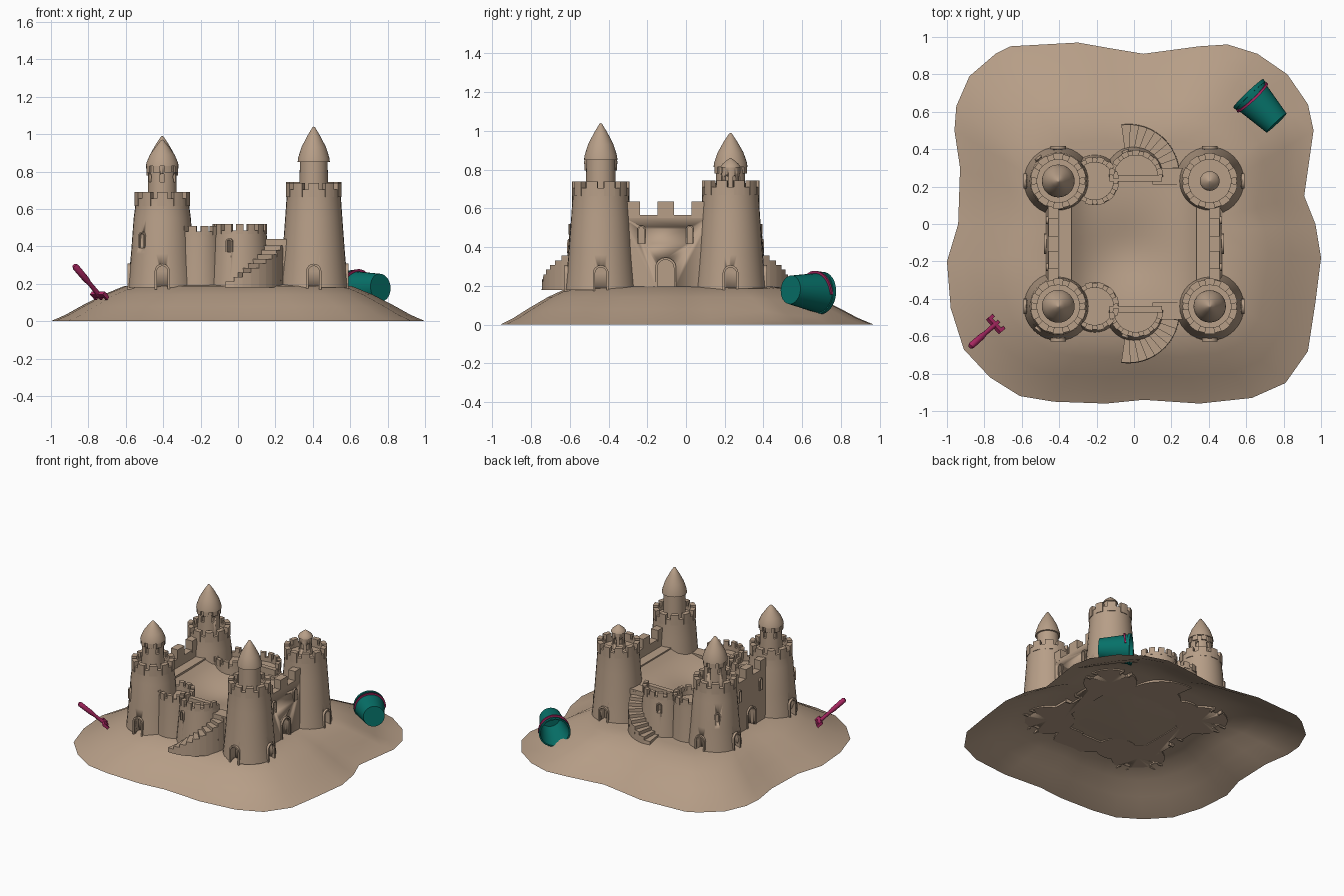
import bpy, bmesh
from math import radians, cos, sin, pi, exp
from mathutils import Matrix, Vector

if "Cube" in bpy.data.objects:
    bpy.data.objects.remove(bpy.data.objects["Cube"], do_unlink=True)


def material(name, rgb):
    m = bpy.data.materials.new(name)
    m.use_nodes = True
    m.diffuse_color = (*rgb, 1)
    m.node_tree.nodes["Principled BSDF"].inputs["Base Color"].default_value = (*rgb, 1)
    return m


SAND = material("sand", (0.475, 0.345, 0.245))
TEAL = material("teal_plastic", (0.002, 0.165, 0.14))
PINK = material("pink_plastic", (0.4, 0.021, 0.122))

BASE = 0.18                                   # underside of the castle
FRONT = Matrix.Translation((0, -0.105, 0))    # castle middle
BACK = FRONT @ Matrix.Diagonal((1, -1, 1, 1))


def finish(bm, name, mat, matrix=FRONT, fix_normals=True):
    bmesh.ops.transform(bm, matrix=matrix, verts=bm.verts)
    if fix_normals:
        bmesh.ops.recalc_face_normals(bm, faces=bm.faces)
    me = bpy.data.meshes.new(name)
    bm.to_mesh(me)
    bm.free()
    me.materials.append(mat)
    ob = bpy.data.objects.new(name, me)
    bpy.context.collection.objects.link(ob)
    bpy.ops.object.select_all(action="DESELECT")
    ob.select_set(True)
    bpy.context.view_layer.objects.active = ob
    bpy.ops.object.shade_smooth_by_angle(angle=radians(35))
    return ob


def revolve(bm, profile, centre=(0, 0), a0=0, a1=360, n=32):
    """Sweep a closed (radius, z) profile around a vertical axis."""
    full = a1 - a0 == 360
    axis = [None if r else bm.verts.new((*centre, z)) for r, z in profile]
    rings = []
    for i in range(n if full else n + 1):
        a = radians(a0 + (a1 - a0) * i / n)
        rings.append([hub or bm.verts.new((centre[0] + r * cos(a), centre[1] + r * sin(a), z))
                      for hub, (r, z) in zip(axis, profile)])
    k = len(profile)
    for i in range(n):
        p, q = rings[i], rings[(i + 1) % len(rings)]
        for j in range(k):
            j2 = (j + 1) % k
            corners = list(dict.fromkeys([p[j], p[j2], q[j2], q[j]]))
            if len(corners) > 2:
                bm.faces.new(corners)
    if not full:
        bm.faces.new(rings[0])
        bm.faces.new(rings[-1])


def prism(bm, pts, centre, angle, r0, r1):
    """Extrude an upright (side, z) outline outward along a compass angle."""
    a = radians(angle)
    loops = [[bm.verts.new((centre[0] + r * cos(a) - s * sin(a),
                            centre[1] + r * sin(a) + s * cos(a), z)) for s, z in pts]
             for r in (r0, r1)]
    bm.faces.new(loops[0])
    bm.faces.new(loops[1])
    for j in range(len(pts)):
        k = (j + 1) % len(pts)
        bm.faces.new([loops[0][j], loops[0][k], loops[1][k], loops[1][j]])


def box(bm, lo, hi):
    prism(bm, [(lo[1], lo[2]), (hi[1], lo[2]), (hi[1], hi[2]), (lo[1], hi[2])],
          (0, 0), 0, lo[0], hi[0])


def arch(w, z0, z1):
    curve = [(w / 2 * cos(pi * i / 8), z1 - w / 2 + w / 2 * sin(pi * i / 8)) for i in range(9)]
    return [(w / 2, z0)] + curve + [(-w / 2, z0)]


def opening(cutter, trim, centre, angle, w, z0, z1, r, rim=0.012):
    """Arched recess in the wall face at distance r, with a raised rim."""
    prism(cutter, arch(w, z0, z1), centre, angle, r - 0.05, r + 0.05)
    outer, inner = arch(w + 2 * rim, z0, z1 + rim), arch(w, z0, z1)
    prism(trim, outer + inner[::-1], centre, angle, r - 0.03, r + 0.008)


def merlons(bm, centre, r0, r1, z0, z1, count, a0=0, a1=360, fill=0.62):
    step = (a1 - a0) / count
    for i in range(count):
        a = a0 + step * (i + 0.5)
        revolve(bm, [(r0, z0), (r1, z0), (r1, z1), (r0, z1)], centre,
                a - step * fill / 2, a + step * fill / 2, 3)


def carve(objects, cutter, matrix):
    tool = finish(cutter, "opening_cutter", SAND, matrix)
    tool.hide_render = True
    for ob in objects:
        mod = ob.modifiers.new("openings", "BOOLEAN")
        mod.operation, mod.solver, mod.object = "DIFFERENCE", "EXACT", tool
        bpy.context.view_layer.objects.active = ob
        bpy.ops.object.modifier_apply(modifier=mod.name)
    bpy.data.objects.remove(tool, do_unlink=True)


# Towers: parapet height, turret radius, eaves height, apex height
TOWERS = {("front", 1): (0.74, 0.074, 0.85, 1.04), ("front", -1): (0.69, 0.075, 0.83, 0.97),
          ("back", 1): (0.745, 0.045, 0.81, 0.86), ("back", -1): (0.69, 0.075, 0.815, 0.99)}
ROOF = [(1, 0), (0.96, 0.13), (0.76, 0.42), (0.4, 0.74), (0.08, 0.98)]

for end, M in (("front", FRONT), ("back", BACK)):
    cutter, trim, solids = bmesh.new(), bmesh.new(), []
    for side in (1, -1):
        top, r, eave, apex = TOWERS[end, side]
        c = (0.405 * side, -0.335)
        label = f"{end}_{'left' if side > 0 else 'right'}"
        bm = bmesh.new()
        revolve(bm, [(0, BASE), (0.184, BASE), (0.177, 0.25), (0.167, 0.36), (0.153, 0.55),
                     (0.145, top - 0.08), (0.145, top - 0.035), (0.115, top - 0.035),
                     (0.115, top - 0.06), (0, top - 0.06)], c)
        solids.append(finish(bm, label + "_tower", SAND, M))
        bm = bmesh.new()
        merlons(bm, c, 0.113, 0.149, top - 0.075, top, 10)
        finish(bm, label + "_battlement", SAND, M)
        bm = bmesh.new()
        revolve(bm, [(0, top - 0.08), (r * 1.05, top - 0.08), (r, eave + 0.003), (0, eave + 0.003)], c)
        solids.append(finish(bm, label + "_turret", SAND, M))
        bm = bmesh.new()
        revolve(bm, [(0, eave)] + [(r * 1.17 * q, eave + (apex - eave) * h) for q, h in ROOF]
                + [(0, apex)], c)
        if top < 0.7:
            merlons(bm, c, r * 0.9, r * 1.13, eave - 0.035, eave + 0.002, 8)
        finish(bm, label + "_roof", SAND, M)
        # Doors, turret windows and the slit on the outer corner
        for angle in (-90, 0 if side > 0 else 180):
            opening(cutter, trim, c, angle, 0.058, BASE - 0.01, 0.295, 0.179)
        if (end, side) != ("front", 1):
            for i in range(6):
                prism(cutter, arch(0.024, eave - 0.085, eave - 0.04), c, i * 60 + 30, r * 0.75, r + 0.02)
        if side < 0:
            opening(cutter, trim, c, -131, 0.026, 0.39, 0.47, 0.162, 0.008)

    # Small round bastion
    bm = bmesh.new()
    c = (-0.21, -0.335)
    revolve(bm, [(0, BASE), (0.14, BASE), (0.125, 0.44), (0.125, 0.48), (0.1, 0.48),
                 (0.1, 0.445), (0, 0.445)], c)
    merlons(bm, c, 0.1, 0.13, 0.46, 0.51, 12)
    finish(bm, end + "_small_bastion", SAND, M)

    # Half-round bastion with a straight inner wall
    bm = bmesh.new()
    c = (0.01, -0.355)
    revolve(bm, [(0, BASE), (0.168, BASE), (0.145, 0.44), (0.142, 0.485), (0.118, 0.485),
                 (0.118, 0.455), (0, 0.455)], c, 180, 360, 20)
    solids.append(finish(bm, end + "_bastion", SAND, M))
    bm = bmesh.new()
    merlons(bm, c, 0.117, 0.146, 0.465, 0.52, 7, 180, 360)
    box(bm, (-0.13, -0.368, BASE), (0.15, -0.333, 0.485))
    box(bm, (0.1, -0.405, BASE), (0.3, -0.315, 0.44))
    finish(bm, end + "_bastion_parapet", SAND, M)
    opening(cutter, trim, c, -112, 0.024, 0.37, 0.435, 0.149, 0.008)

    # Curved staircase
    bm = bmesh.new()
    steps = 10
    for i in range(steps):
        a = -98 + 98 * i / steps
        z = 0.2 + 0.024 * (i + 0.5)
        revolve(bm, [(0.12, BASE), (0.275, BASE), (0.272, z), (0.12, z)],
                (-0.03, -0.365), a, a + 98 / steps, 2)
    finish(bm, end + "_stairs", SAND, M)

    carve(solids, cutter, M)
    finish(trim, end + "_opening_rims", SAND, M)

# Side walls with walkway, merlons, gate and windows
for side, label in ((1, "left"), (-1, "right")):
    bm, cutter, trim = bmesh.new(), bmesh.new(), bmesh.new()
    outline = [(0.335, BASE), (0.475, BASE), (0.458, 0.565), (0.405, 0.565), (0.405, 0.5), (0.335, 0.5)]
    prism(bm, [(-x * side, z) for x, z in outline], (0, 0), 90, -0.24, 0.24)
    wall = finish(bm, label + "_wall", SAND)
    bm = bmesh.new()
    for y in (-0.175, 0, 0.175):
        lo, hi = sorted((0.403 * side, 0.459 * side))
        box(bm, (lo, y - 0.042, 0.55), (hi, y + 0.042, 0.635))
    finish(bm, label + "_wall_merlons", SAND)
    facing = 0 if side > 0 else 180
    opening(cutter, trim, (0, 0), facing, 0.085, BASE - 0.01, 0.335, 0.473)
    for y in (-0.125, 0.125):
        opening(cutter, trim, (0, y), facing, 0.024, 0.42, 0.505, 0.463, 0.008)
    carve([wall], cutter, FRONT)
    finish(trim, label + "_wall_rims", SAND)

# Courtyard sand: a shallow bowl heaped up against the side walkways
bm = bmesh.new()
bmesh.ops.create_grid(bm, x_segments=16, y_segments=16, size=0.34)
for v in bm.verts:
    hollow = exp(-((v.co.x + 0.05) ** 2 + (v.co.y + 0.05) ** 2) / 0.04)
    v.co.z = 0.415 - 0.05 * hollow + 0.08 * (v.co.x / 0.34) ** 4
finish(bm, "courtyard_sand", SAND, FRONT, False)

# Sand mound: an open sheet of shrinking rings
OUTLINE = [(1, -.18), (.97, -.42), (.93, -.68), (.81, -.85), (.63, -.93), (.35, -.96), (.05, -.94),
           (-.15, -.96), (-.43, -.95), (-.61, -.92), (-.77, -.82), (-.91, -.67), (-.98, -.45),
           (-1, -.2), (-.94, 0), (-.93, .3), (-.96, .5), (-.95, .63), (-.88, .79), (-.74, .91),
           (-.66, .95), (-.3, .97), (-.13, .94), (.05, .91), (.35, .95), (.5, .96), (.66, .91),
           (.82, .8), (.93, .64), (.96, .5), (.91, .15), (.97, 0)]
SLOPE = [(1, 0), (.92, .035), (.84, .08), (.72, .142), (.61, .187), (.5, .197), (.25, .178)]
bm = bmesh.new()
rings = []
for s, h in SLOPE:
    ring = []
    for x, y in OUTLINE:
        px, py = x * s, -0.08 + (y + 0.08) * s
        dip = 0.045 * exp(-((px - 0.76) ** 2 + (py - 0.62) ** 2) / 0.03)
        ring.append(bm.verts.new((px, py, max(0, h - dip))))
    rings.append(ring)
peak = bm.verts.new((0, -0.08, 0.175))
count = len(OUTLINE)
for i in range(count):
    j = (i + 1) % count
    for p, q in zip(rings, rings[1:]):
        bm.faces.new([p[j], p[i], q[i], q[j]])
    bm.faces.new([rings[-1][j], rings[-1][i], peak])
finish(bm, "sand_mound", SAND, Matrix.Identity(4), False)


def lying_frame(start, end):
    """Local z runs from start to end, local y points as far up as it can."""
    axis = (Vector(end) - Vector(start)).normalized()
    across = Vector((0, 0, 1)).cross(axis).normalized()
    up = axis.cross(across)
    return Matrix.Translation(start) @ Matrix((across, up, axis)).transposed().to_4x4()


# Bucket lying on its side, with a handle folded back over it
M = lying_frame((0.762, 0.54, 0.18), (0.61, 0.70, 0.163))
bm = bmesh.new()
revolve(bm, [(0, 0), (0.074, 0), (0.103, 0.2), (0.109, 0.2), (0.11, 0.22), (0.1, 0.22),
             (0.068, 0.01), (0, 0.01)])
finish(bm, "bucket", TEAL, M)
bm = bmesh.new()
revolve(bm, [(0.098, 0.184), (0.111, 0.184), (0.111, 0.196), (0.098, 0.196)], (0, 0), -5, 185, 24)
lean = Matrix.Identity(4)
lean[2][1] = -0.2
finish(bm, "bucket_handle", PINK, M @ lean)

# Toy rake stuck in the sand
M = lying_frame((-0.745, -0.54, 0.143), (-0.875, -0.655, 0.298))
bm = bmesh.new()
revolve(bm, [(0, 0), (0.013, 0), (0.012, 0.09), (0.017, 0.12), (0.018, 0.22), (0.012, 0.233), (0, 0.235)],
        n=12)
box(bm, (-0.052, -0.011, -0.012), (0.052, 0.011, 0.012))
for x in (-0.043, 0, 0.043):
    box(bm, (x - 0.009, -0.01, -0.032), (x + 0.009, 0.01, 0))
finish(bm, "rake", PINK, M)
